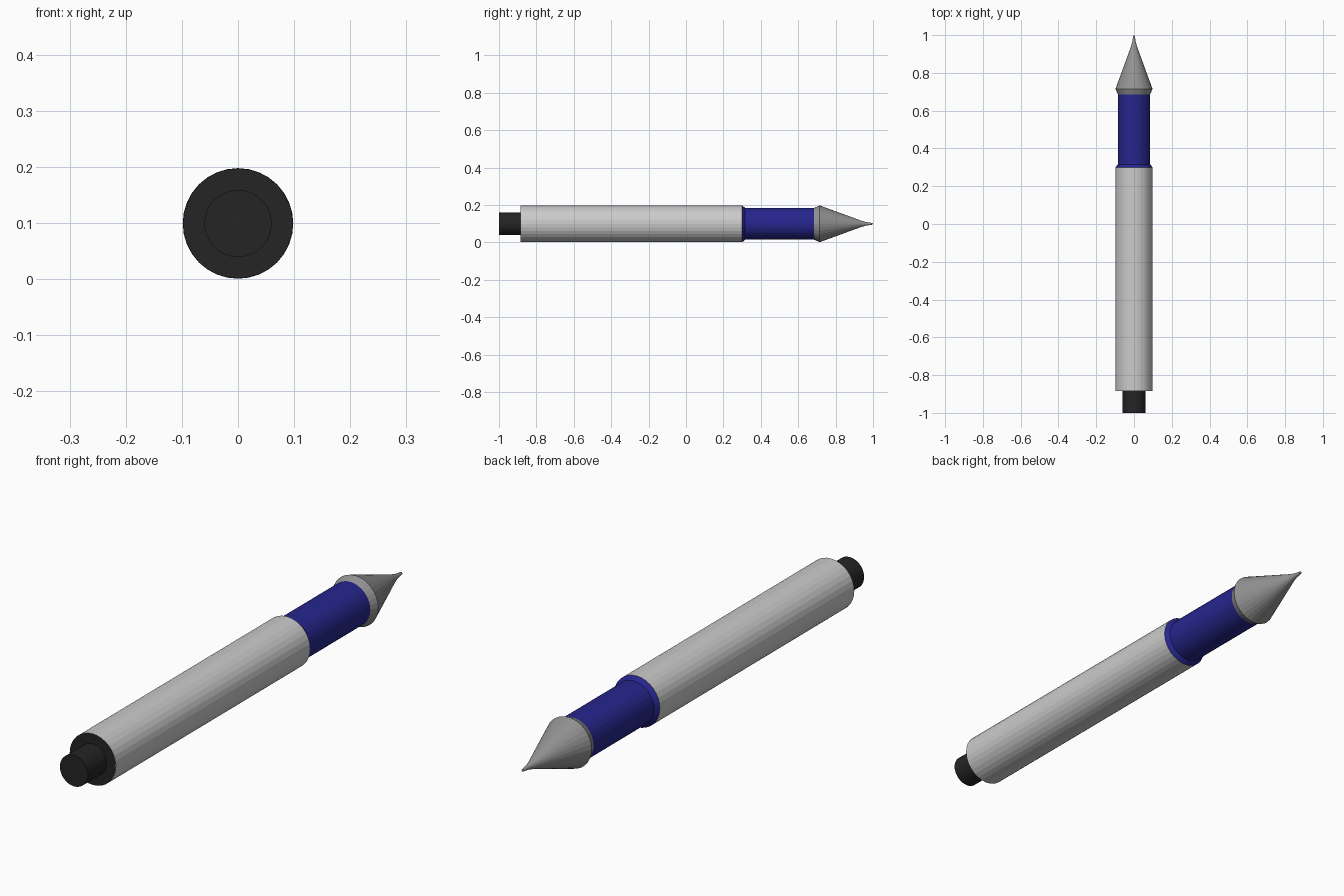
import bpy, bmesh, math

if "Cube" in bpy.data.objects:
    bpy.data.objects.remove(bpy.data.objects["Cube"])

SEGMENTS = 32
AXIS_Z = 0.099


def material(name, rgb):
    m = bpy.data.materials.new(name)
    m.diffuse_color = (*rgb, 1)
    m.use_nodes = True
    m.node_tree.nodes["Principled BSDF"].inputs["Base Color"].default_value = m.diffuse_color
    return m


silver = material("light silver", (0.60, 0.60, 0.60))
steel = material("dark steel", (0.29, 0.29, 0.29))
blue = material("navy blue", (0.019, 0.019, 0.27))
black = material("black", (0.018, 0.018, 0.018))


def lathe(name, profile, mat):
    """Turn (y, radius) points around the pen axis; radius 0 closes an end."""
    bm = bmesh.new()
    rings = []
    for y, r in profile:
        if r == 0:
            rings.append([bm.verts.new((0, y, AXIS_Z))] * SEGMENTS)
            continue
        angles = [2 * math.pi * i / SEGMENTS for i in range(SEGMENTS)]
        rings.append([bm.verts.new((r * math.cos(a), y, AXIS_Z + r * math.sin(a))) for a in angles])
    for a, b in zip(rings, rings[1:]):
        for i in range(SEGMENTS):
            j = (i + 1) % SEGMENTS
            bm.faces.new(list(dict.fromkeys((a[i], a[j], b[j], b[i]))))
    bmesh.ops.recalc_face_normals(bm, faces=bm.faces)
    mesh = bpy.data.meshes.new(name)
    bm.to_mesh(mesh)
    bm.free()
    mesh.materials.append(mat)
    obj = bpy.data.objects.new(name, mesh)
    bpy.context.collection.objects.link(obj)
    return obj


# Push button with the black rear face of the barrel
lathe("push_button", [(-1.0, 0), (-1.0, 0.06), (-0.885, 0.06), (-0.885, 0.098)], black)
# Main barrel
lathe("barrel", [(-0.885, 0.0985), (0.30, 0.0985)], silver)
# Blue grip with a flared collar
lathe("grip", [(0.30, 0.0985), (0.316, 0.085), (0.685, 0.085)], blue)
# Conical nose with writing point
lathe("nose_cone", [(0.685, 0.085), (0.715, 0.098), (0.94, 0.016), (0.965, 0.009),
                    (0.995, 0.005), (1.0, 0)], steel)
